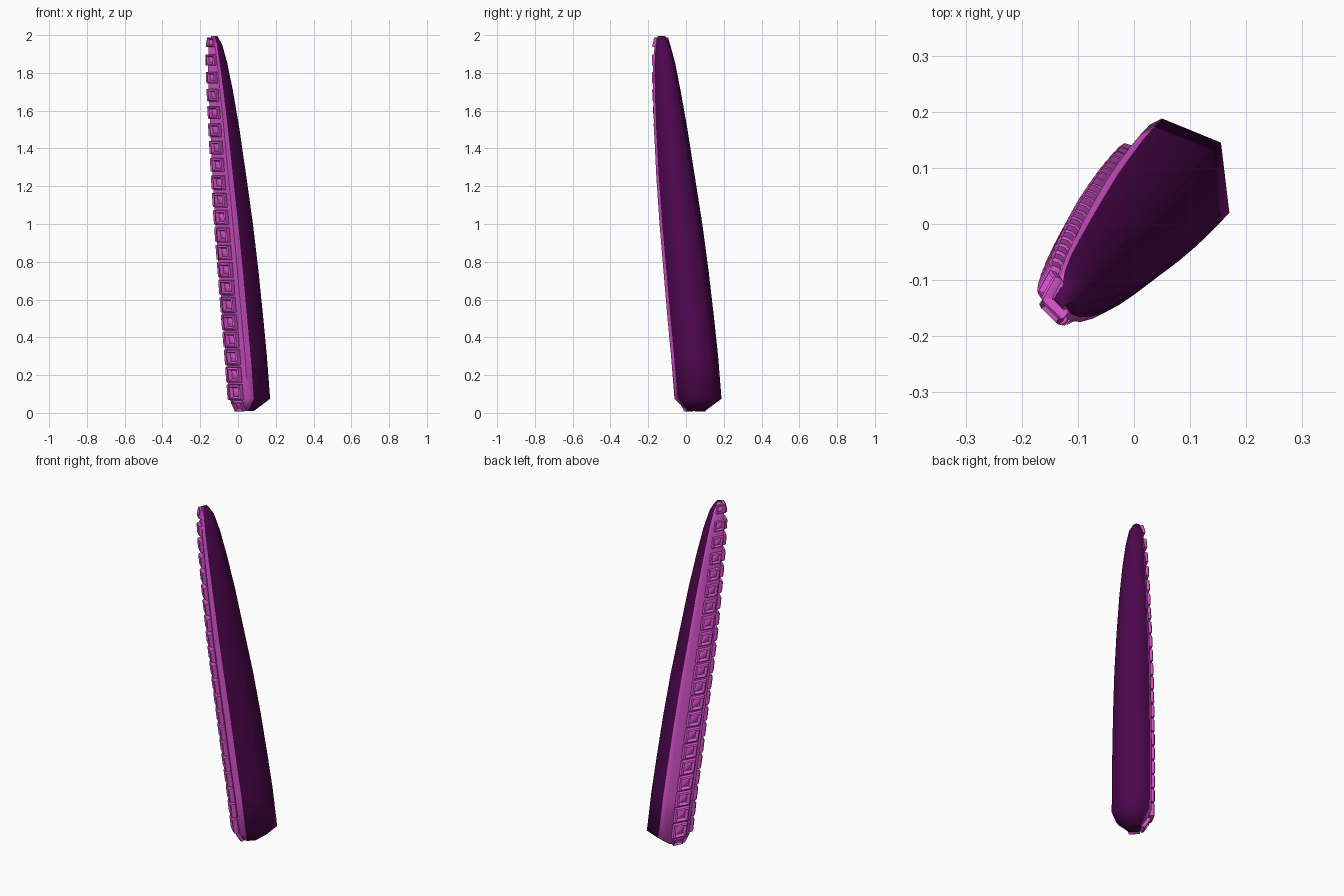
import bpy, bmesh
from mathutils import Vector

if "Cube" in bpy.data.objects:
    bpy.data.objects.remove(bpy.data.objects["Cube"])


def material(name, color):
    m = bpy.data.materials.new(name)
    m.diffuse_color = color
    m.use_nodes = True
    m.node_tree.nodes["Principled BSDF"].inputs["Base Color"].default_value = m.diffuse_color
    return m


DARK = material("dark_skin", (0.075, 0.002, 0.075, 1))
PINK = material("pink_skin", (0.72, 0.09, 0.64, 1))

# Rings: z, centre x, centre y, scale
RINGS = [(0.01, 0.042, 0.052, 0.38), (0.075, 0.06, 0.06, 1.0), (0.3, 0.043, 0.042, 1.0),
         (0.5, 0.025, 0.022, 0.99), (0.75, 0.003, -0.003, 0.96), (1.0, -0.021, -0.03, 0.91),
         (1.25, -0.046, -0.058, 0.82), (1.5, -0.070, -0.083, 0.71), (1.7, -0.091, -0.103, 0.59),
         (1.85, -0.108, -0.117, 0.47), (1.95, -0.120, -0.126, 0.33), (1.995, -0.126, -0.13, 0.15)]
# Cross-section: dark back corners, then pink rim, ridge and rim of the underside
SECTION = [Vector(p) for p in ((-0.010, 0.128), (0.095, 0.085), (0.11, -0.04), (0.024, -0.105),
                               (-0.006, -0.121), (-0.108, -0.022), (-0.032, 0.117))]


def ring_at(z):
    """Centre and scale of the body at height z."""
    for a, b in zip(RINGS, RINGS[1:]):
        if z <= b[0]:
            break
    t = (z - a[0]) / (b[0] - a[0])
    return [p + (q - p) * t for p, q in zip(a, b)]


def point(corner, z):
    _, cx, cy, s = ring_at(z)
    return Vector((cx + corner.x * s, cy + corner.y * s, z))


def make_object(name, bm, mats, angle):
    bmesh.ops.recalc_face_normals(bm, faces=bm.faces)
    me = bpy.data.meshes.new(name)
    bm.to_mesh(me)
    bm.free()
    ob = bpy.data.objects.new(name, me)
    bpy.context.collection.objects.link(ob)
    for m in mats:
        me.materials.append(m)
    bpy.ops.object.select_all(action='DESELECT')
    ob.select_set(True)
    bpy.context.view_layer.objects.active = ob
    bpy.ops.object.shade_smooth_by_angle(angle=angle)


# Tentacle body: dark back, pink underside
bm = bmesh.new()
loops = [[bm.verts.new(point(p, r[0])) for p in SECTION] for r in RINGS]
n = len(SECTION)
for lo, hi in zip(loops, loops[1:]):
    for i in range(n):
        f = bm.faces.new((lo[i], lo[(i + 1) % n], hi[(i + 1) % n], hi[i]))
        f.material_index = 1 if i >= 3 else 0
for loop in (loops[0], loops[-1]):
    bm.faces.new(loop)
make_object("tentacle_body", bm, (DARK, PINK), 1.15)


def add_cup(bm, centre, across, along, normal, size):
    """Square sucker: flared wall, flat rim, sunken centre."""
    profile = ((0.44, -0.1), (0.5, 0.12), (0.47, 0.28), (0.37, 0.34), (0.27, 0.12), (0.12, 0.2))
    prev = None
    for r, h in profile:
        cur = [bm.verts.new(centre + (across * (r * sx) + along * (r * sy) + normal * h) * size)
               for sx, sy in ((-1, -1), (1, -1), (1, 1), (-1, 1))]
        if prev:
            for i in range(4):
                bm.faces.new((prev[i], prev[(i + 1) % 4], cur[(i + 1) % 4], cur[i]))
        else:
            bm.faces.new(cur[::-1])
        prev = cur
    bm.faces.new(prev)


# Two columns of suckers along the pink faces, each with one more under the base
RIDGE = SECTION[5]
for name, rim, slide in (("suckers_front", SECTION[4], 0.52), ("suckers_back", SECTION[6], 0.57)):
    bm = bmesh.new()
    mid = rim.lerp(RIDGE, slide)
    for k in range(-1, 21):
        z = 0.04 if k < 0 else 0.11 + 0.0925 * k
        s = ring_at(z)[3]
        across = (point(rim, z) - point(RIDGE, z)).normalized()
        step = 0.02 if k < 20 else 0.008
        along = (point(mid, z + step) - point(mid, z - step)).normalized()
        normal = across.cross(along).normalized()
        if normal.x > 0:
            normal = -normal
        size = 0.062 if k < 0 else 0.038 + 0.046 * s
        add_cup(bm, point(mid, z), across, along, normal, size)
    make_object(name, bm, (PINK,), 0.6)
